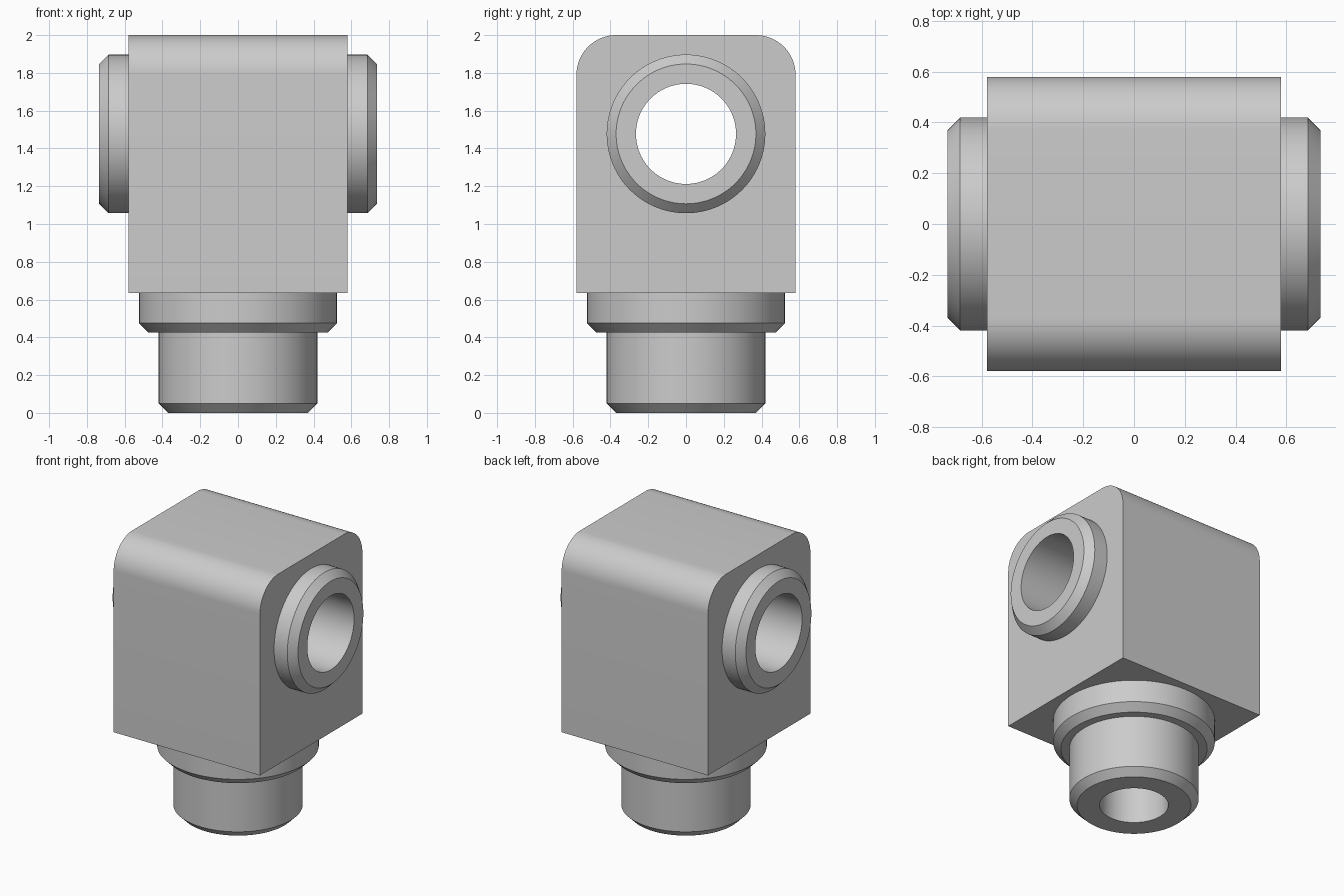
import bpy
import bmesh
import math
from mathutils import Matrix

cube = bpy.data.objects.get("Cube")
if cube:
    bpy.data.objects.remove(cube, do_unlink=True)

SEGMENTS = 96
HALF = 0.58          # half width of the block
BASE, TOP = 0.635, 2.0
FILLET = 0.21
PORT_Z = 1.477       # height of the cross bore
PORT_BORE, STEM_BORE = 0.265, 0.223

metal = bpy.data.materials.new("plain grey metal")
metal.use_nodes = True
GREY = (0.6, 0.6, 0.6, 1)
metal.diffuse_color = GREY
metal.node_tree.nodes["Principled BSDF"].inputs["Base Color"].default_value = GREY


def add_object(name, bm):
    bmesh.ops.recalc_face_normals(bm, faces=bm.faces)
    mesh = bpy.data.meshes.new(name)
    bm.to_mesh(mesh)
    bm.free()
    mesh.materials.append(metal)
    obj = bpy.data.objects.new(name, mesh)
    bpy.context.collection.objects.link(obj)
    return obj


def smooth(obj):
    bpy.ops.object.select_all(action='DESELECT')
    obj.select_set(True)
    bpy.context.view_layer.objects.active = obj
    bpy.ops.object.shade_smooth_by_angle(angle=math.radians(30))


def lathe(name, profile, matrix=Matrix()):
    """Turn a (radius, height) profile around z, then place it."""
    bm = bmesh.new()
    verts = [bm.verts.new((r, 0, z)) for r, z in profile]
    edges = [bm.edges.new(pair) for pair in zip(verts, verts[1:])]
    bmesh.ops.spin(bm, geom=verts + edges, cent=(0, 0, 0), axis=(0, 0, 1),
                   angle=math.tau, steps=SEGMENTS, use_duplicate=False)
    bmesh.ops.remove_doubles(bm, verts=bm.verts, dist=1e-5)
    bm.transform(matrix)
    obj = add_object(name, bm)
    smooth(obj)
    return obj


def bore_cutter(name, radius, depth, matrix):
    bm = bmesh.new()
    bmesh.ops.create_cone(bm, cap_ends=True, segments=SEGMENTS, radius1=radius,
                          radius2=radius, depth=depth, matrix=matrix)
    obj = add_object(name, bm)
    obj.hide_render = True
    return obj


# Block with its two long top edges rounded
bm = bmesh.new()
bmesh.ops.create_cube(bm, size=1)
bm.transform(Matrix.Translation((0, 0, (BASE + TOP) / 2))
             @ Matrix.Diagonal((2 * HALF, 2 * HALF, TOP - BASE, 1)))
top_edges = [e for e in bm.edges
             if all(v.co.z > BASE + 0.1 for v in e.verts)
             and abs(e.verts[0].co.x - e.verts[1].co.x) > 0.1]
bmesh.ops.bevel(bm, geom=top_edges, offset=FILLET, segments=16,
                profile=0.5, affect='EDGES')
body = add_object("body_block", bm)

# Cross bore and the stem bore that meets it
turn_x = Matrix.Rotation(math.pi / 2, 4, 'Y')
cutters = [
    bore_cutter("cross_bore_cutter", PORT_BORE, 3,
                Matrix.Translation((0, 0, PORT_Z)) @ turn_x),
    bore_cutter("stem_bore_cutter", STEM_BORE, PORT_Z,
                Matrix.Translation((0, 0, PORT_Z / 2))),
]
for cutter in cutters:
    mod = body.modifiers.new(cutter.name, 'BOOLEAN')
    mod.operation = 'DIFFERENCE'
    mod.solver = 'EXACT'
    mod.object = cutter
bpy.context.view_layer.update()
cut_mesh = bpy.data.meshes.new_from_object(
    body.evaluated_get(bpy.context.evaluated_depsgraph_get()))
body.modifiers.clear()
body.data = cut_mesh
for cutter in cutters:
    bpy.data.objects.remove(cutter, do_unlink=True)
smooth(body)

# Chamfered side ports
port = [(0.42, HALF), (0.42, 0.685), (0.37, 0.735),
        (PORT_BORE, 0.735), (PORT_BORE, HALF)]
for name, side in (("left_port", 1), ("right_port", -1)):
    lathe(name, port, Matrix.Translation((0, 0, PORT_Z))
          @ Matrix.Rotation(side * math.pi / 2, 4, 'Y'))

# Collar and stem below the block, both chamfered at their lower rim
lathe("collar", [(0.525, BASE), (0.525, 0.475), (0.475, 0.425), (0.42, 0.425)])
lathe("stem", [(0.42, 0.425), (0.42, 0.05), (0.37, 0),
               (STEM_BORE, 0), (STEM_BORE, BASE)])
